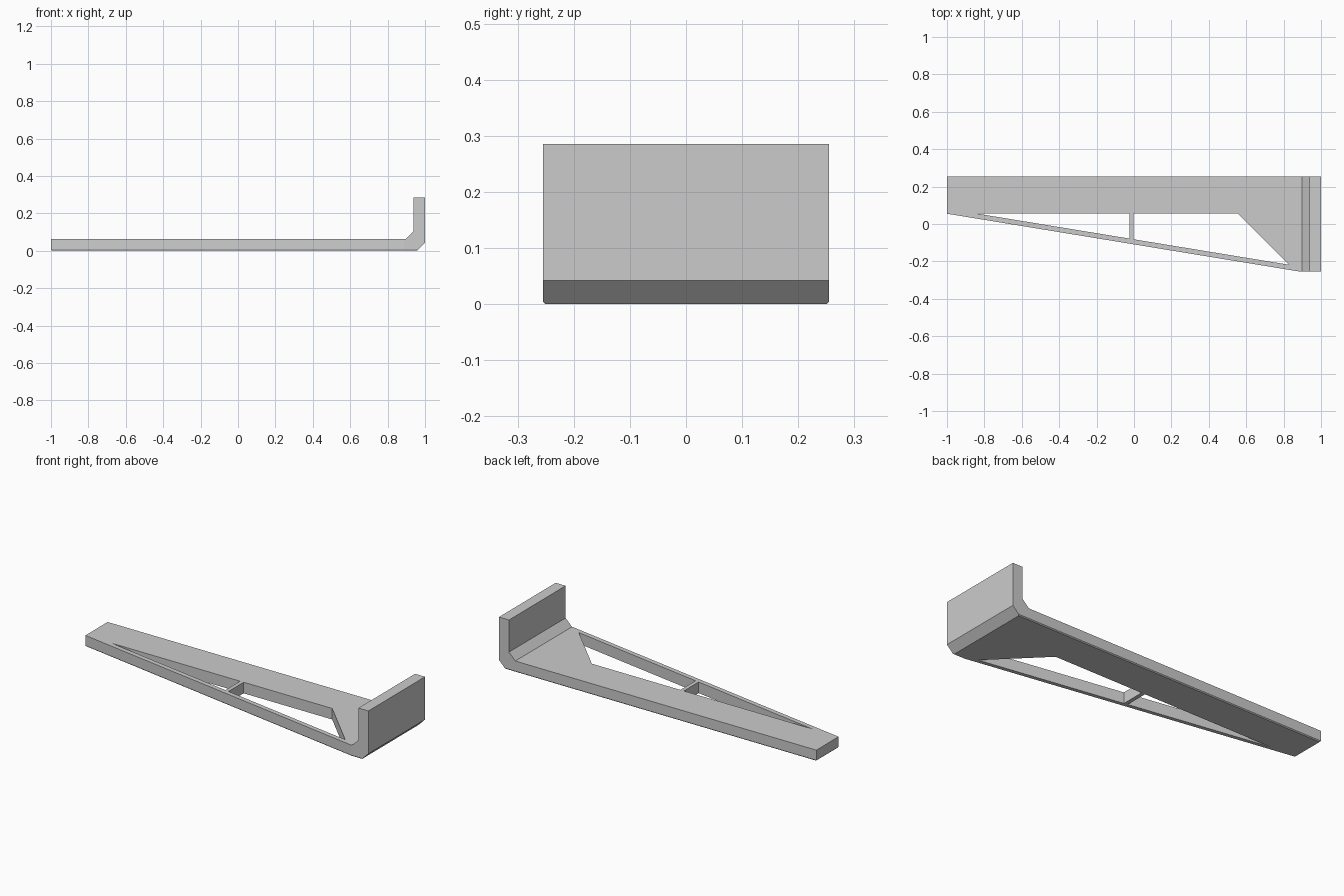
import bpy, bmesh
from mathutils import Vector

cube = bpy.data.objects.get("Cube")
if cube:
    bpy.data.objects.remove(cube, do_unlink=True)

grey = bpy.data.materials.new("light grey")
grey.use_nodes = True
COLOUR = (0.6, 0.6, 0.6, 1)
grey.diffuse_color = COLOUR
grey.node_tree.nodes["Principled BSDF"].inputs["Base Color"].default_value = COLOUR


def prism(name, points, offset):
    """Extrude a flat outline along the offset vector."""
    bm = bmesh.new()
    face = bm.faces.new([bm.verts.new(p) for p in points])
    ext = bmesh.ops.extrude_face_region(bm, geom=[face])
    moved = [v for v in ext["geom"] if isinstance(v, bmesh.types.BMVert)]
    bmesh.ops.translate(bm, verts=moved, vec=Vector(offset))
    bmesh.ops.recalc_face_normals(bm, faces=bm.faces)
    mesh = bpy.data.meshes.new(name)
    bm.to_mesh(mesh)
    bm.free()
    mesh.materials.append(grey)
    obj = bpy.data.objects.new(name, mesh)
    bpy.context.collection.objects.link(obj)
    return obj


def plan_prism(name, outline):
    return prism(name, [(x, y, -0.1) for x, y in outline], (0, 0, 0.6))


def cut(target, cutter):
    cutter.hide_render = True
    mod = target.modifiers.new("cut", "BOOLEAN")
    mod.operation = "DIFFERENCE"
    mod.solver = "EXACT"
    mod.object = cutter
    bpy.context.view_layer.objects.active = target
    bpy.ops.object.modifier_apply(modifier=mod.name)
    bpy.data.objects.remove(cutter, do_unlink=True)


HALF = 0.255
SLOPE = -0.164
RAIL = 0.027


def front_edge(x):
    return 0.055 + SLOPE * (x + 1)


# Long arm with upturned end plate, as a side profile swept in depth
profile = [(-1, 0), (0.958, 0), (1, 0.042), (1, 0.286), (0.937, 0.286),
           (0.937, 0.103), (0.897, 0.063), (-1, 0.063)]
bracket = prism("bracket", [(x, -HALF, z) for x, z in profile], (0, 2 * HALF, 0))

# Taper the front edge
corner = -1 + (-HALF - 0.055) / SLOPE
cut(bracket, plan_prism("taper_cutter", [
    (-1.2, front_edge(-1.2)), (corner + 0.2, front_edge(corner + 0.2)), (-1.2, -0.6)]))

# Small chamfer around the underside
bm = bmesh.new()
bm.from_mesh(bracket.data)
bmesh.ops.dissolve_limit(bm, angle_limit=0.01, verts=bm.verts, edges=bm.edges)
rim = [e for e in bm.edges if all(v.co.z < 0.001 for v in e.verts)
       and any(abs(f.normal.z) < 0.1 for f in e.link_faces)]
bmesh.ops.bevel(bm, geom=rim, offset=0.005, segments=1, affect="EDGES")
bm.to_mesh(bracket.data)
bm.free()

# Two openings that leave a slim front rail and a cross strut
def rail_inner(x):
    return front_edge(x) + RAIL


BACK, LEFT, RIGHT = 0.055, -0.025, -0.003
tip = -1 + RAIL / -SLOPE
cut(bracket, plan_prism("narrow_opening_cutter", [
    (tip, BACK), (LEFT, BACK), (LEFT, rail_inner(LEFT))]))
cut(bracket, plan_prism("wide_opening_cutter", [
    (RIGHT, BACK), (0.555, BACK), (0.828, rail_inner(0.828)), (RIGHT, rail_inner(RIGHT))]))
